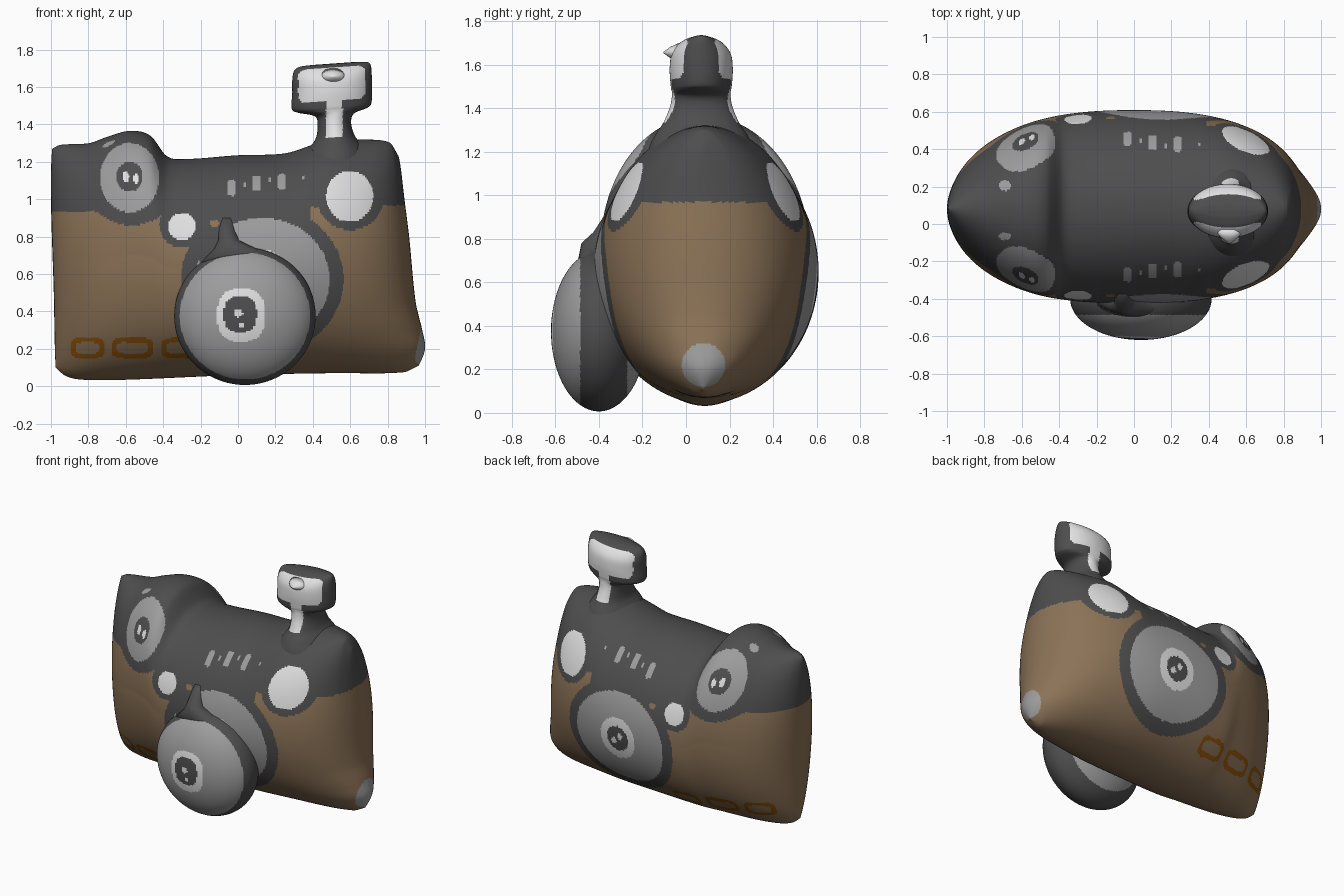
import bpy
import math

old = bpy.data.objects.get("Cube")
if old:
    bpy.data.objects.remove(old, do_unlink=True)

# Flat colours
COLOURS = {
    "charcoal": (0.075, 0.075, 0.075),
    "leather_brown": (0.26, 0.17, 0.095),
    "mid_grey": (0.34, 0.335, 0.335),
    "off_white": (0.76, 0.75, 0.75),
    "burnt_orange": (0.25, 0.08, 0.003),
}
MATS = []
for name, rgb in COLOURS.items():
    mat = bpy.data.materials.new(name)
    mat.use_nodes = True
    mat.diffuse_color = (*rgb, 1)
    shader = next(n for n in mat.node_tree.nodes if n.type == "BSDF_PRINCIPLED")
    shader.inputs["Base Color"].default_value = (*rgb, 1)
    shader.inputs["Roughness"].default_value = 0.7
    MATS.append(mat)
DARK, BROWN, GREY, WHITE, ORANGE = range(5)
MID_Y = 0.092


def curve(points, x):
    """Smooth curve through (x, value) points."""
    x = min(max(x, points[0][0]), points[-1][0])
    i = 0
    while i < len(points) - 2 and x > points[i + 1][0]:
        i += 1

    def slope(k):
        a, b = points[max(k - 1, 0)], points[min(k + 1, len(points) - 1)]
        return (b[1] - a[1]) / (b[0] - a[0])
    (xa, a), (xb, b) = points[i], points[i + 1]
    w = xb - xa
    t = (x - xa) / w
    s = t * t * (3 - 2 * t)
    return (a + (b - a) * s + w * slope(i) * t * (1 - t) ** 2
            - w * slope(i + 1) * t * t * (1 - t))


def loft(name, rings, paint):
    """Skin closed rings of points and colour each face by a rule."""
    n = len(rings[0])
    verts = [p for ring in rings for p in ring]
    faces = [(r * n + i, r * n + (i + 1) % n, (r + 1) * n + (i + 1) % n, (r + 1) * n + i)
             for r in range(len(rings) - 1) for i in range(n)]
    # End caps as strips across the ring
    half = n // 2
    cap = [(0, 1, n - 1), (half - 1, half, half + 1)]
    cap += [(i, i + 1, n - i - 1, n - i) for i in range(1, half - 1)]
    faces += [tuple(reversed(f)) for f in cap]
    faces += [tuple(i + len(verts) - n for i in f) for f in cap]
    mesh = bpy.data.meshes.new(name)
    mesh.from_pydata(verts, [], faces)
    obj = bpy.data.objects.new(name, mesh)
    bpy.context.collection.objects.link(obj)
    for mat in MATS:
        mesh.materials.append(mat)
    for face in mesh.polygons:
        face.material_index = paint(*face.center)
        face.use_smooth = True


def circle(count):
    return [(math.cos(math.tau * k / count), math.sin(math.tau * k / count))
            for k in range(count)]


def oval(x, z, cx, cz, rx, rz=None):
    return ((x - cx) / rx) ** 2 + ((z - cz) / (rz or rx)) ** 2 < 1


def box(x, z, cx, cz, w, h, power=4):
    """Rounded rectangle test."""
    return abs((x - cx) / w) ** power + abs((z - cz) / h) ** power < 1


# Body colours, nearly the same on front and back
def paint_body(x, y, z):
    if x > 0.85 and oval(y, z, 0.08, 0.22, 0.1):
        return GREY
    # Strap shadow on the front
    if y < MID_Y and oval(x, z, -0.13, 0.76, 0.11, 0.13):
        return BROWN if oval(x, z, -0.125, 0.87, 0.025, 0.018) else DARK
    # Large painted lens
    if oval(x, z, 0.13, 0.57, 0.36, 0.33):
        if any(oval(x, z, 0.13 + d, 0.58 + e, 0.022) for d, e in ((-0.02, 0.02), (0.03, -0.02))):
            return WHITE
        if oval(x, z, 0.13, 0.58, 0.085, 0.09):
            return DARK
        return WHITE if oval(x, z, 0.13, 0.58, 0.14, 0.15) else GREY
    # Viewfinder eye
    if oval(x, z, -0.58, 1.115, 0.158, 0.185):
        if oval(x, z, -0.6, 1.12, 0.018, 0.03) or oval(x, z, -0.545, 1.11, 0.016, 0.025):
            return WHITE
        return DARK if oval(x, z, -0.58, 1.12, 0.07, 0.08) else GREY
    # Lamps
    if oval(x, z, 0.597, 1.015, 0.126, 0.137) or oval(x, z, -0.3, 0.855, 0.073):
        return WHITE
    if oval(x, abs(y - 0.07), -0.69, 0.135, 0.033, 0.028 if y > MID_Y else 0.02) and z > 1.2:
        return GREY
    # Vent slots
    for cx, cz, tick in ((-0.035, 1.06, 0.035), (0.1, 1.085, 0.17), (0.235, 1.095, 0.35)):
        if box(x, z, cx, cz, 0.022, 0.042) or box(x, z, tick, cz + 0.02, 0.007, 0.012):
            return GREY
    if oval(x, z, -0.125, 0.87, 0.025, 0.018):
        return BROWN
    # Dark surrounds
    if (oval(x, z, 0.13, 0.57, 0.435, 0.4) or oval(x, z, 0.6, 1.015, 0.18)
            or oval(x, z, -0.3, 0.86, 0.12) or oval(x, z, -0.57, 1.12, 0.26)):
        return DARK
    # Outlined badges along the bottom
    for cx, w in ((-0.805, 0.09), (-0.565, 0.11), (-0.31, 0.1)):
        if box(x, z, cx, 0.205, w, 0.055):
            return BROWN if box(x, z, cx, 0.205, w - 0.026, 0.03) else ORANGE
    edge = 0.78 if -0.25 < x < 0.39 else 0.95 + 0.02 * x
    return DARK if z > edge else BROWN


# Inflated body
TOP = [(-1, 1.27), (-0.96, 1.29), (-0.8, 1.3), (-0.7, 1.335), (-0.58, 1.365), (-0.47, 1.34),
       (-0.38, 1.23), (-0.28, 1.215), (0, 1.235), (0.25, 1.245), (0.4, 1.29), (0.5, 1.32),
       (0.65, 1.32), (0.94, 1.3), (1, 1.23)]
BOTTOM = [(-1, 0.1), (-0.95, 0.055), (-0.85, 0.035), (-0.6, 0.035), (0, 0.06), (0.5, 0.07),
          (0.93, 0.075), (1, 0.11)]
RIGHT = [(0.05, 0.92), (0.1, 0.96), (0.2, 1), (0.3, 0.985), (0.45, 0.95), (0.8, 0.915),
         (1, 0.89), (1.2, 0.865), (1.3, 0.84)]
LEFT = [(0.04, 0.96), (0.1, 0.975), (0.5, 0.985), (1, 1), (1.25, 0.995), (1.4, 0.97)]
COLS, RING = 360, 288
rings = []
for c in range(COLS + 1):
    u = -math.cos(math.pi * c / COLS)
    u = 0.5 * u + 0.5 * (2 * c / COLS - 1)
    hi, lo = curve(TOP, u), curve(BOTTOM, u)
    depth = 0.515 * math.sqrt(max(1 - abs(u) ** 2.45, 0)) + 0.002
    swell = 0.05 * math.exp(-((u + 0.5) / 0.25) ** 2)
    ring = []
    for up, out in circle(RING):
        z = (hi + lo) / 2 + (hi - lo) / 2 * up
        reach = curve(RIGHT if u > 0 else LEFT, z)
        x = u + math.copysign(u ** 4, u) * (reach - 1)
        y = MID_Y - 0.012 * u * u + (depth + swell * max(up, 0)) * out
        ring.append((x, y - 0.2 * swell * max(up, 0), z))
    rings.append(ring)
loft("body", rings, paint_body)


# Flash on a flared neck
def paint_flash(x, y, z):
    z -= 0.07 * (x - 0.5)
    head = box(x, z, 0.502, 1.615, 0.18, 0.09, 7)
    stem = abs(x - 0.515) < 0.045 and 1.33 < z < 1.58
    return WHITE if (head or stem) and abs(y - 0.07) > 0.05 else DARK


# Each row: height, left edge, right edge, half depth
ROWS = [(1.08, 0.3, 0.72, 0.27), (1.2, 0.33, 0.71, 0.245), (1.27, 0.37, 0.67, 0.215),
        (1.33, 0.415, 0.625, 0.175), (1.4, 0.425, 0.605, 0.145), (1.45, 0.41, 0.62, 0.135),
        (1.475, 0.32, 0.69, 0.135), (1.5, 0.287, 0.713, 0.14), (1.58, 0.29, 0.717, 0.145),
        (1.65, 0.29, 0.715, 0.135), (1.7, 0.3, 0.71, 0.095), (1.72, 0.33, 0.69, 0.045),
        (1.725, 0.4, 0.62, 0.01)]
TRACKS = [[(i, row[j]) for i, row in enumerate(ROWS)] for j in range(4)]
rings = []
STEPS = 8
for s in range((len(ROWS) - 1) * STEPS + 1):
    z, left, right, depth = (curve(track, s / STEPS) for track in TRACKS)
    rings.append([((left + right) / 2 + (right - left) / 2 * a, 0.07 + depth * b,
                   z + 0.07 * ((left + right) / 2 + (right - left) / 2 * a - 0.5))
                  for a, b in circle(96)])
loft("flash", rings, paint_flash)

# Small point on the front of the flash
rings = [[(0.51 + 0.08 * r * p, y, 1.655 + 0.045 * r * q) for p, q in circle(24)]
         for y, r in ((-0.03, 1), (-0.07, 0.6), (-0.103, 0.08))]
loft("flash_point", rings, lambda x, y, z: WHITE)


# Bulging front lens
def paint_lens(x, y, z):
    if y < -0.486:
        if oval(x, z, 0, 0.39, 0.025, 0.022) or oval(x, z, 0.02, 0.325, 0.015):
            return WHITE
        if box(x, z, 0.012, 0.385, 0.088, 0.097, 2.6):
            return DARK
        return WHITE if box(x, z, 0.017, 0.38, 0.128, 0.142, 2.6) else GREY
    return GREY if y > -0.27 else DARK


rings = []
for r in range(1, 130):
    b = math.pi * r / 130
    rings.append([(0.037 + 0.378 * math.sin(b) * p, -0.4 + 0.22 * math.sin(b) * q,
                   0.375 - 0.368 * math.cos(b)) for p, q in circle(190)])
loft("front_lens", rings, paint_lens)

# Strap joining the lens to the body
rings = []
for z, cx, cy, w, d in ((0.64, 0.03, -0.41, 0.25, 0.1), (0.73, -0.01, -0.43, 0.12, 0.06),
                        (0.78, -0.05, -0.425, 0.055, 0.055), (0.83, -0.06, -0.385, 0.045, 0.04),
                        (0.9, -0.06, -0.34, 0.04, 0.04)):
    rings.append([(cx + w * p, cy + d * q, z) for p, q in circle(32)])
loft("lens_strap", rings, lambda x, y, z: DARK)
